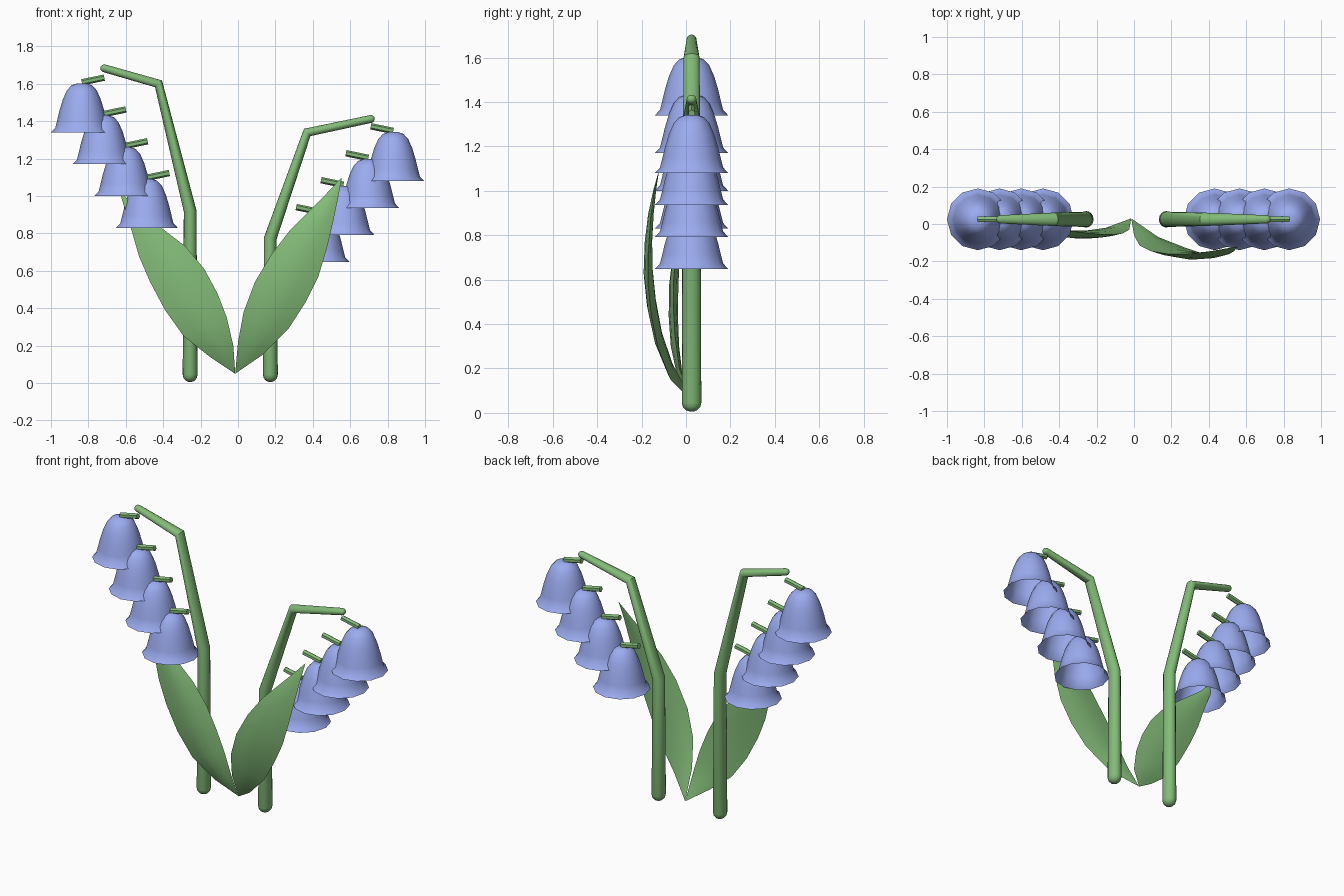
import bpy, bmesh, math
from mathutils import Vector

if "Cube" in bpy.data.objects:
    bpy.data.objects.remove(bpy.data.objects["Cube"])

Y = 0.025


def mat(name, col):
    m = bpy.data.materials.new(name)
    m.diffuse_color = (*col, 1)
    m.use_nodes = True
    m.node_tree.nodes["Principled BSDF"].inputs["Base Color"].default_value = m.diffuse_color
    return m


GREEN = mat("leaf_green", (0.23, 0.50, 0.19))
BLUE = mat("bell_blue", (0.33, 0.41, 0.87))


def rings_to_object(name, rings, material, cap=(True, True), angle=40):
    """Skin a list of closed point rings into a smooth object."""
    bm = bmesh.new()
    vs = [[bm.verts.new(p) for p in r] for r in rings]
    n = len(vs[0])
    for a, b in zip(vs, vs[1:]):
        for i in range(n):
            bm.faces.new((a[i], a[(i + 1) % n], b[(i + 1) % n], b[i]))
    if cap[0]:
        bm.faces.new(vs[0][::-1])
    if cap[1]:
        bm.faces.new(vs[-1])
    bmesh.ops.remove_doubles(bm, verts=bm.verts, dist=1e-5)
    bmesh.ops.recalc_face_normals(bm, faces=bm.faces)
    me = bpy.data.meshes.new(name)
    bm.to_mesh(me)
    bm.free()
    me.materials.append(material)
    ob = bpy.data.objects.new(name, me)
    bpy.context.collection.objects.link(ob)
    bpy.ops.object.select_all(action='DESELECT')
    ob.select_set(True)
    bpy.context.view_layer.objects.active = ob
    bpy.ops.object.shade_smooth_by_angle(angle=math.radians(angle))
    return ob


def tube(name, pts, radii, sides, rounded, angle=40):
    """Tube in the xz plane; radii are (in-plane, depth) pairs, ends optionally domed."""
    pts = [Vector((x, Y, z)) for x, z in pts]
    rings = []

    def ring(c, d, ra, rb):
        side = Vector((d.z, 0, -d.x))
        rings.append([c + side * ra * math.cos(t) + Vector((0, rb * math.sin(t), 0))
                      for t in (2 * math.pi * i / sides for i in range(sides))])

    last = len(pts) - 1
    for i, (p, (ra, rb)) in enumerate(zip(pts, radii)):
        d0 = (p - pts[max(i - 1, 0)]).normalized()
        d1 = (pts[min(i + 1, last)] - p).normalized()
        d = (d0 + d1).normalized()
        if rounded and i == 0:
            for k in (80, 55, 28):
                s, c = math.sin(math.radians(k)), math.cos(math.radians(k))
                ring(p - d * ra * s, d, ra * c, rb * c)
        ring(p, d, ra, rb)
        if rounded and i == last:
            for k in (28, 55, 80):
                s, c = math.sin(math.radians(k)), math.cos(math.radians(k))
                ring(p + d * ra * s, d, ra * c, rb * c)
    return rings_to_object(name, rings, GREEN, angle=angle)


# flower bell: open skirt with flared rim (radius, height)
BELL = [(0.165, 0.0), (0.142, 0.025), (0.132, 0.065), (0.12, 0.115), (0.102, 0.175),
        (0.08, 0.225), (0.055, 0.252), (0.025, 0.262)]


def bell(name, x, z):
    n = 12
    rings = [[(x + r * math.cos(2 * math.pi * i / n), Y + r * math.sin(2 * math.pi * i / n), z + h)
              for i in range(n)] for r, h in BELL]
    return rings_to_object(name, rings, BLUE, cap=(False, True), angle=60)


# stems
RAD = [(0.04, 0.044), (0.034, 0.041), (0.026, 0.036), (0.021, 0.022)]
tube("left_stem", [(-0.256, 0.045), (-0.256, 0.92), (-0.425, 1.6), (-0.715, 1.683)], RAD, 16, True)
tube("right_stem", [(0.173, 0.045), (0.173, 0.775), (0.37, 1.34), (0.71, 1.412)], RAD, 16, True)

# bells with short stalks: first bell (x, rim z), step (x, z)
for side, s, (x0, z0), (dx, dz) in (("left", 1, (-0.835, 1.34), (0.116, -0.17)),
                                    ("right", -1, (0.83, 1.08), (-0.133, -0.144))):
    for i in range(4):
        x, z = x0 + dx * i, z0 + dz * i
        bell(f"{side}_bell_{i + 1}", x, z)
        tube(f"{side}_stalk_{i + 1}", [(x, z + 0.268), (x + s * 0.12, z + 0.293)],
             [(0.017, 0.017)] * 2, 6, False, 30)


# leaves: per station the left edge xz, right edge xz and depth y
def leaf(name, base, stations, tip, bulge):
    rings = [[base] * 8]
    for lx, lz, rx, rz, y, k in stations:
        a, b = Vector((lx, y, lz)), Vector((rx, y - 0.01, rz))
        ring = []
        for j in range(8):
            t = j / 4 if j <= 4 else (8 - j) / 4
            sgn = -1.0 if j <= 4 else 0.6
            p = a.lerp(b, t)
            p.y += sgn * bulge * k * math.sin(math.pi * t)
            ring.append(p)
        rings.append(ring)
    rings.append([tip] * 8)
    return rings_to_object(name, rings, GREEN, cap=(False, False), angle=50)


BASE = (-0.015, 0.03, 0.05)
leaf("right_leaf", BASE,
     [(0.0, 0.22, 0.13, 0.15, -0.06, 0.6), (0.03, 0.38, 0.27, 0.29, -0.115, 0.9),
      (0.09, 0.54, 0.36, 0.43, -0.145, 1), (0.18, 0.69, 0.43, 0.57, -0.16, 1),
      (0.28, 0.82, 0.475, 0.72, -0.16, 0.8), (0.38, 0.92, 0.51, 0.87, -0.15, 0.6),
      (0.47, 1.01, 0.535, 0.99, -0.135, 0.3)],
     (0.555, -0.12, 1.1), 0.026)
leaf("left_leaf", BASE,
     [(-0.15, 0.14, -0.025, 0.2, -0.02, 0.6), (-0.29, 0.25, -0.06, 0.35, -0.04, 0.9),
      (-0.39, 0.39, -0.11, 0.48, -0.047, 1), (-0.47, 0.54, -0.18, 0.61, -0.045, 1),
      (-0.53, 0.68, -0.28, 0.73, -0.035, 0.8), (-0.57, 0.82, -0.41, 0.83, -0.02, 0.6),
      (-0.605, 0.93, -0.53, 0.92, -0.005, 0.3)],
     (-0.635, 0.01, 1.03), 0.026)
